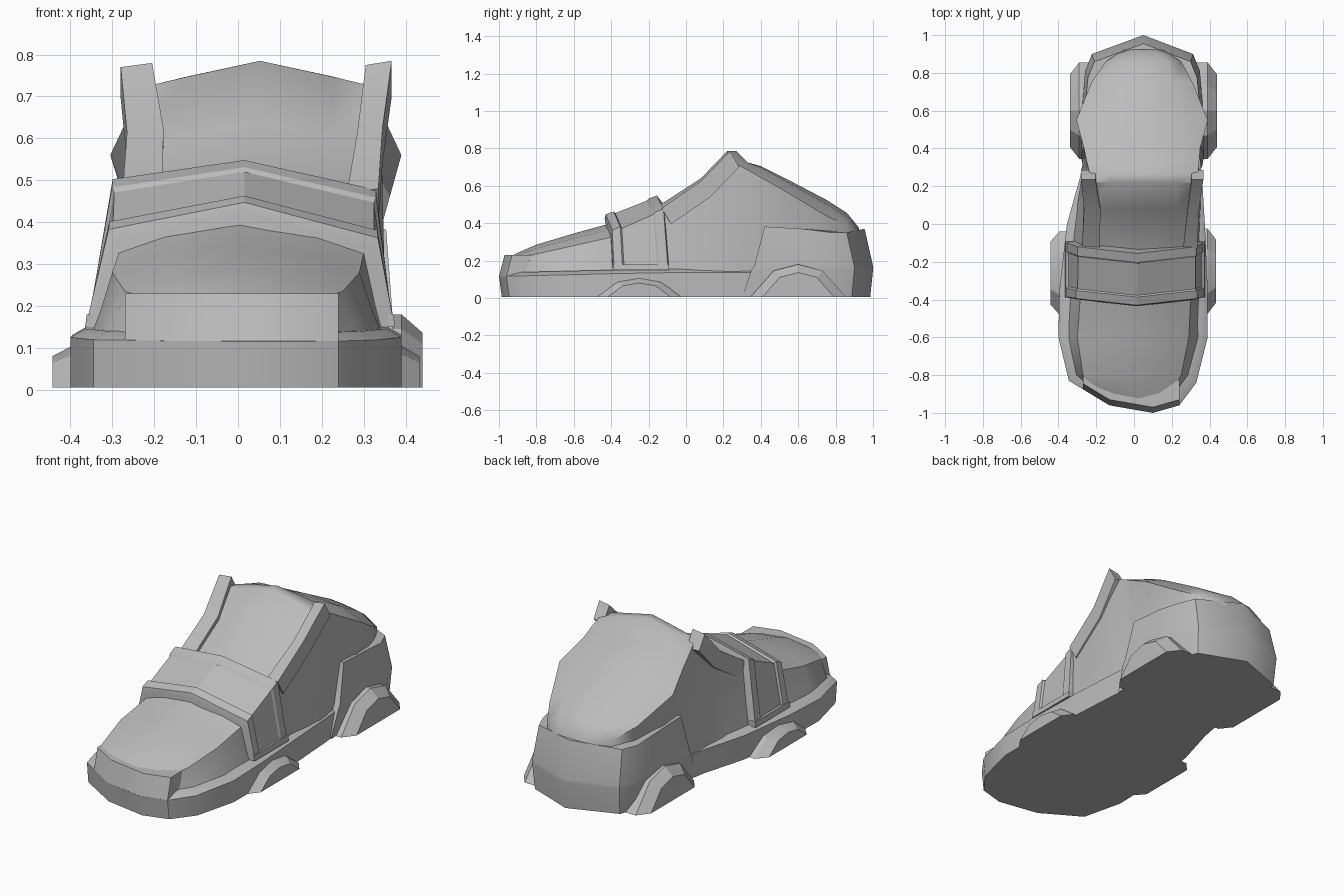
import bpy, bmesh, math

grey = bpy.data.materials.new("grey")
grey.diffuse_color = (0.5, 0.5, 0.5, 1)


def loft(name, rings, angle=35):
    """Closed solid through rings of equal point count."""
    bm = bmesh.new()
    vs = [[bm.verts.new(p) for p in r] for r in rings]
    n = len(rings[0])
    for a, b in zip(vs, vs[1:]):
        for i in range(n):
            j = (i + 1) % n
            bm.faces.new((a[i], a[j], b[j], b[i]))
    bm.faces.new(vs[0])
    bm.faces.new(vs[-1])
    bmesh.ops.recalc_face_normals(bm, faces=bm.faces)
    me = bpy.data.meshes.new(name)
    bm.to_mesh(me)
    bm.free()
    ob = bpy.data.objects.new(name, me)
    bpy.context.collection.objects.link(ob)
    me.materials.append(grey)
    bpy.context.view_layer.objects.active = ob
    ob.select_set(True)
    bpy.ops.object.shade_smooth_by_angle(angle=math.radians(angle))
    ob.select_set(False)
    return ob


def inset(pts, d):
    """Shrink an outline towards its long axis."""
    return [(x - math.copysign(d, x - 0.03), y * (1 - d)) for x, y in pts]


# Sole: flat outline with a chamfered lip
outline = [(0.10, -1.0), (0.24, -0.96), (0.33, -0.84), (0.39, -0.6), (0.39, -0.35),
           (0.375, 0), (0.36, 0.25), (0.335, 0.5), (0.30, 0.78), (0.05, 0.9),
           (-0.20, 0.78), (-0.24, 0.5), (-0.285, 0.25), (-0.355, 0), (-0.395, -0.35),
           (-0.40, -0.6), (-0.345, -0.83), (-0.13, -0.96)]
lip = lambda y: 0.115 + 0.022 * min(1, max(0, (y + 1) / 0.9))
loft("sole", [[(x, y * 0.985, 0.005) for x, y in outline],
              [(x, y, lip(y)) for x, y in outline],
              [(x, y, lip(y) + 0.02) for x, y in inset(outline, 0.035)]])

# Toe bumper: raised block continuing the front wall of the sole
toe = [(0.10, -1.0), (0.24, -0.96), (0.24, -0.86), (-0.27, -0.83), (-0.27, -0.875), (-0.13, -0.96)]
loft("toe_bumper", [[(x, y, 0.116) for x, y in toe],
                    [(x, y + 0.03, 0.23) for x, y in toe]])

# Heel cup: leaning faceted wall around the back
cup = []
for z, front, s, back in [(0.005, 0.30, 1, 0.985), (0.15, 0.35, 1.03, 1.0),
                          (0.17, 0.365, 1.03, 1.0), (0.37, 0.42, 0.98, 0.955)]:
    half = [(0.315, front), (0.31, 0.62), (0.295, 0.81 * back), (0.26, 0.90 * back)]
    ring = [(0.045 + x * s, y) for x, y in half] + [(0.05, back)]
    ring += [(0.045 - x * s, y) for x, y in reversed(half)]
    cup.append([(x, y, z + 0.012 * (y < 0.5) * (z > 0.3) - 0.02 * (0.7 < y < 0.9) * (z > 0.3))
                for x, y in ring])
loft("heel_cup", cup, 44)

# Upper: y, base left/right, shoulder left/right, shoulder z, crown z, bulge
stations = [
    (-0.94, -0.12, 0.20, -0.11, 0.18, 0.20, 0.222, 0.6),
    (-0.87, -0.24, 0.25, -0.22, 0.21, 0.22, 0.255, 0.6),
    (-0.80, -0.33, 0.31, -0.27, 0.25, 0.235, 0.285, 0.6),
    (-0.60, -0.37, 0.365, -0.30, 0.29, 0.28, 0.345, 0.6),
    (-0.40, -0.36, 0.36, -0.285, 0.30, 0.325, 0.40, 0.55),
    (-0.12, -0.335, 0.35, -0.27, 0.32, 0.455, 0.51, 0.45),
    (0.08, -0.31, 0.355, -0.245, 0.33, 0.585, 0.64, 0.4),
    (0.22, -0.285, 0.355, -0.235, 0.34, 0.72, 0.785, 0.4),
    (0.27, -0.28, 0.35, -0.235, 0.34, 0.715, 0.785, 0.45),
    (0.33, -0.265, 0.34, -0.25, 0.345, 0.685, 0.715, 1.3),
    (0.40, -0.24, 0.33, -0.265, 0.35, 0.645, 0.705, 0.9),
    (0.55, -0.22, 0.315, -0.305, 0.39, 0.56, 0.63, 0.8),
    (0.75, -0.19, 0.285, -0.225, 0.31, 0.44, 0.525, 0.75),
    (0.86, -0.14, 0.24, -0.15, 0.25, 0.385, 0.455, 0.7),
    (0.925, -0.05, 0.15, -0.05, 0.15, 0.345, 0.375, 0.6)]
rings = []
for y, bl, br, sl, sr, zs, zt, bulge in stations:
    c = (sl + sr) / 2
    zm = zs + bulge * (zt - zs)
    w, k = 0.62, (0.4 if y < 0.3 else 0.8)
    rings.append([(bl, y, 0.08), (bl * k + sl * (1 - k), y, 0.08 + 0.55 * (zs - 0.08)),
                  (sl, y, zs), (c + (sl - c) * w, y, zm), (c, y, zt),
                  (c + (sr - c) * w, y, zm), (sr, y, zs),
                  (br * k + sr * (1 - k), y, 0.08 + 0.55 * (zs - 0.08)), (br, y, 0.08)])
loft("upper", rings, 45)

# Tongue rails: raised strips along both sides of the tongue
left_rail = [(-0.13, -0.275, -0.18, 0.49), (0.08, -0.265, -0.178, 0.625), (0.235, -0.28, -0.205, 0.78)]
right_rail = [(-0.13, 0.26, 0.335, 0.48), (0.08, 0.285, 0.345, 0.625), (0.235, 0.305, 0.367, 0.785)]
for name, rail in (("left_tongue_rail", left_rail), ("right_tongue_rail", right_rail)):
    loft(name, [[(a, y, z - 0.01), (b, y, z), (b, y + 0.05, z - 0.085), (a, y + 0.05, z - 0.085)]
                for y, a, b, z in rail], 25)

# Strap: shallow panel between a broad rear lip and a front lip
strap = []
for t, d in [(0, 0), (0.02, 0.02), (0.18, 0.02), (0.21, 0.012), (0.80, 0.008),
             (0.83, 0.02), (0.98, 0.02), (1, 0)]:
    mix = lambda a, b: a + (b - a) * t
    top, low = mix(-0.135, -0.42), mix(-0.09, -0.39)
    e = d * 0.7
    strap.append([(mix(-0.345, -0.35) - e, low, 0.15),
                  (mix(-0.285, -0.295) - e, top + 0.02, mix(0.485, 0.36) + d),
                  (0.015, top - 0.015, mix(0.53, 0.425) + d),
                  (mix(0.315, 0.32) + e, top + 0.02, mix(0.46, 0.34) + d),
                  (mix(0.355, 0.36) + e, low, 0.15)])
loft("strap", strap, 25)

# Strap end trims: low bars closing the bottom of each strap side
for side, x in (("left", -0.355), ("right", 0.365)):
    s = math.copysign(1, x)
    loft(side + "_strap_end", [[(x - s * 0.06, y, 0.15), (x + s * 0.010, y, 0.15),
                                (x + s * 0.006, y, 0.18), (x - s * 0.06, y, 0.18)]
                               for y in (-0.39, -0.09)], 25)


# Side arches: tapered half hexagons on the sole, front and heel, both sides
def arch(name, y, w, h, x_in, x_mid, x_out):
    shape = [(-1, 0), (-0.52, 0.8), (0, 1), (0.52, 0.8), (1, 0)]
    loft(name, [[(x, y + a * w * s, 0.005 + b * h * s) for a, b in shape]
                for x, s in ((x_in, 1), (x_mid, 1), (x_out, 0.75))], 20)


arch("left_front_arch", -0.26, 0.22, 0.10, -0.30, -0.395, -0.443)
arch("right_front_arch", -0.25, 0.225, 0.10, 0.30, 0.39, 0.433)
arch("left_heel_arch", 0.60, 0.255, 0.175, -0.15, -0.29, -0.34)
arch("right_heel_arch", 0.60, 0.255, 0.175, 0.25, 0.39, 0.44)
